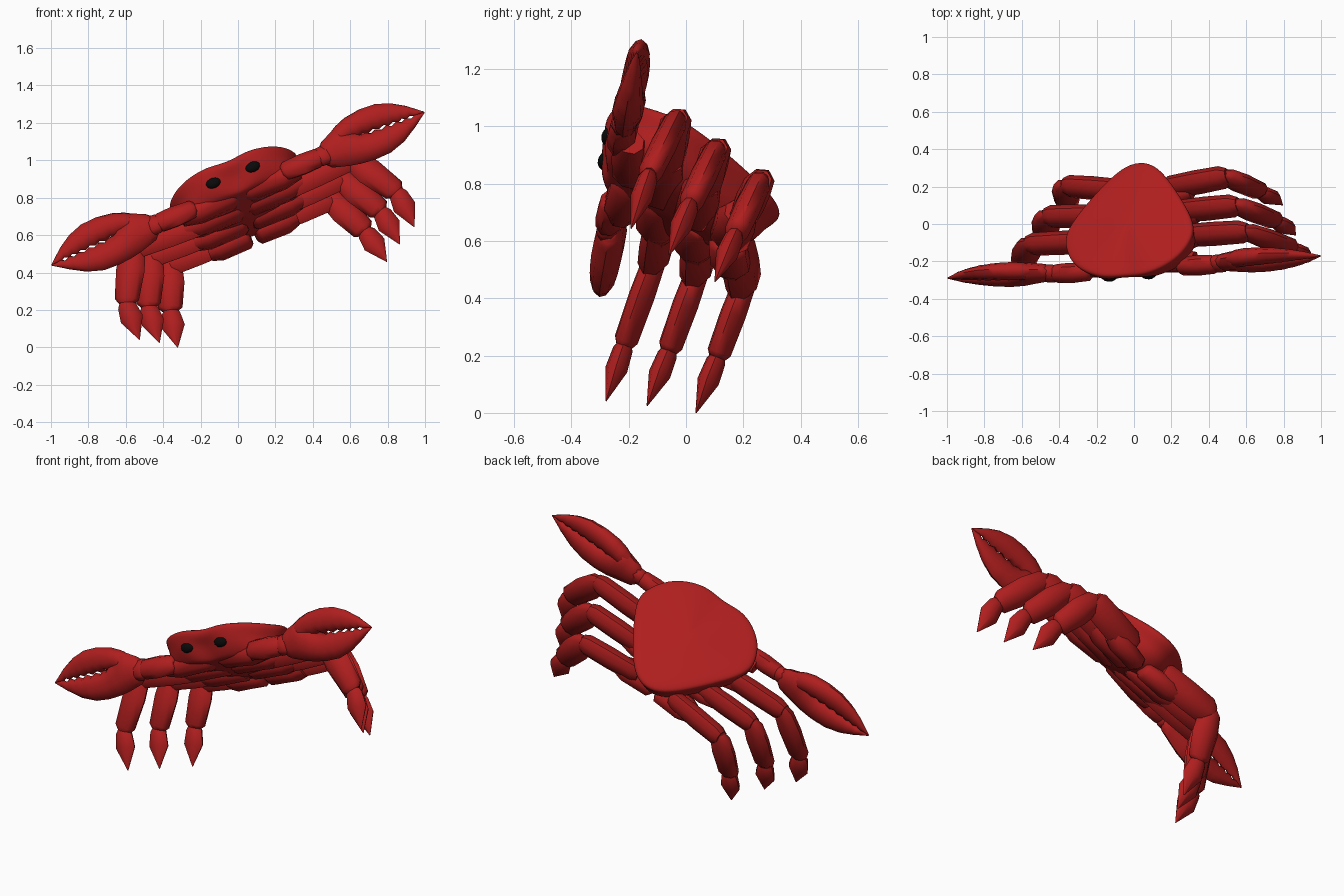
import bpy, bmesh, math
from mathutils import Vector, Matrix

if "Cube" in bpy.data.objects:
    bpy.data.objects.remove(bpy.data.objects["Cube"])

# tilted body frame: u = sideways, v = backwards, w = up
U = Vector((0.924, 0.055, 0.379)).normalized()
V = Vector((0.154, 0.849, -0.5))
V = (V - U * V.dot(U)).normalized()
W = U.cross(V)
FRAME = Matrix((U, V, W)).transposed().to_4x4()
FRAME.translation = Vector((-0.002, -0.24, 0.855))


def material(name, color):
    m = bpy.data.materials.new(name)
    m.diffuse_color = color
    m.use_nodes = True
    m.node_tree.nodes["Principled BSDF"].inputs["Base Color"].default_value = m.diffuse_color
    return m


RED = material("red", (0.43, 0.013, 0.013, 1))
BLACK = material("black", (0.003, 0.003, 0.003, 1))


def make(name, verts, faces, mat=RED, subsurf=0, angle=50):
    me = bpy.data.meshes.new(name)
    me.from_pydata([FRAME @ Vector(v) for v in verts], [], faces)
    bm = bmesh.new()
    bm.from_mesh(me)
    bmesh.ops.recalc_face_normals(bm, faces=bm.faces)
    bm.to_mesh(me)
    bm.free()
    me.materials.append(mat)
    ob = bpy.data.objects.new(name, me)
    bpy.context.collection.objects.link(ob)
    if subsurf:
        mod = ob.modifiers.new("smooth", 'SUBSURF')
        mod.levels = mod.render_levels = subsurf
    bpy.ops.object.select_all(action='DESELECT')
    ob.select_set(True)
    bpy.context.view_layer.objects.active = ob
    bpy.ops.object.shade_smooth_by_angle(angle=math.radians(angle))
    return ob


def skin(rings):
    n = len(rings[0])
    verts = [p for r in rings for p in r]
    faces = [(k * n + i, k * n + (i + 1) % n, (k + 1) * n + (i + 1) % n, (k + 1) * n + i)
             for k in range(len(rings) - 1) for i in range(n)]
    faces += [tuple(range(n)), tuple(range(len(verts) - n, len(verts)))]
    return verts, faces


def pair(name, rings, **kw):
    for side, s in (("right", 1), ("left", -1)):
        verts, faces = skin(rings)
        make(side + "_" + name, [(s * x, y, z) for x, y, z in verts], faces, **kw)


def limb(name, p0, p1, stations, n=8):
    """Tapered segment; stations are (position, half height, half thickness)."""
    p0, p1 = Vector(p0), Vector(p1)
    d = p1 - p0
    ax = d.normalized()
    side = Vector((0, 1, 0))
    side = (side - ax * side.dot(ax)).normalized()
    up = side.cross(ax)
    pair(name, [[p0 + d * t + up * h * math.cos(2 * math.pi * i / n) +
                 side * b * math.sin(2 * math.pi * i / n) for i in range(n)]
                for t, h, b in stations])


# shell: half outline (u, v, w) at the rim, mirrored and scaled into rings
half = [(0, -.105, .105), (.11, -.12, .12), (.22, -.085, .125), (.315, -.015, .125),
        (.365, .08, .125), (.375, .15, .135), (.345, .23, .14), (.28, .33, .15),
        (.195, .445, .155), (.10, .55, .16), (0, .585, .16)]
rim = half + [(-u, v, w) for u, v, w in half[-2:0:-1]]


def shell_ring(s, dw, flat=0.0, level=0.0):
    return [(u * s, .2 + (v - .2) * s, (w + dw) * (1 - flat) + level * flat) for u, v, w in rim]


rings = [shell_ring(.1, .0, 1, .175), shell_ring(.5, .01, .6, .173), shell_ring(.85, .016),
         shell_ring(.97, .008), shell_ring(1.0, -.008), shell_ring(.98, -.035),
         shell_ring(.94, -.07), shell_ring(.93, -.11), shell_ring(.87, -.15),
         shell_ring(.72, 0, 1, -.045), shell_ring(.1, 0, 1, -.065)]
# pinch the face between the eyes, draw in its lower edge
for k, dv, dside in ((6, .04, 0), (7, .06, .02), (8, .06, .035), (9, .03, .02)):
    for i, d in ((0, dv), (1, dside), (-1, dside), (2, dside), (-2, dside)):
        u, v, w = rings[k][i]
        rings[k][i] = (u, v + d, w)
make("shell", *skin(rings), subsurf=2, angle=60)

# eyes: shallow ovals set in the face
n = 12
pair("eye", [[(.113 + .045 * math.sin(a) * math.cos(2 * math.pi * i / n),
               -.066 - .028 * math.cos(a),
               .045 + .034 * math.sin(a) * math.sin(2 * math.pi * i / n)) for i in range(n)]
             for a in [math.pi * (k + .15) / 8.3 for k in range(9)]], mat=BLACK, angle=60)

# walking legs: hip, knee, ankle, tip
legs = {"front": [(.22, .19, .0), (.63, .185, .015), (.785, .24, -.265), (.795, .293, -.47)],
        "middle": [(.19, .34, .01), (.55, .348, .025), (.675, .40, -.24), (.695, .44, -.445)],
        "back": [(.13, .49, .02), (.465, .525, .04), (.565, .574, -.21), (.605, .613, -.41)]}
for name, (hip, knee, ankle, tip) in legs.items():
    limb(name + "_leg_thigh", hip, knee,
         [(-.05, .06, .04), (.05, .08, .05), (.5, .082, .056), (.92, .078, .054),
          (1.03, .055, .04)])
    limb(name + "_leg_shin", knee, ankle,
         [(-.12, .03, .025), (.02, .066, .042), (.4, .078, .046), (.92, .066, .043),
          (1.0, .04, .028)])
    limb(name + "_leg_tip", ankle, tip,
         [(-.06, .035, .025), (.05, .05, .035), (.42, .062, .039), (1, .002, .002)])
    # underside plate carrying the leg
    limb(name + "_leg_base", (.015, hip[1] - .02, -.03), (hip[0] + .12, hip[1], -.008),
         [(0, .035, .05), (.08, .052, .075), (.75, .066, .076), (1, .05, .055)])

# arms
limb("arm_base", (.02, .06, -.02), (.34, .045, -.02),
     [(0, .03, .05), (.1, .05, .07), (.7, .065, .068), (1, .045, .05)])
limb("arm", (.25, .008, -.015), (.49, .008, -.015),
     [(0, .035, .03), (.08, .055, .046), (.5, .062, .052), (.85, .058, .047), (1, .035, .03)])
limb("wrist", (.44, .01, -.015), (.53, .01, -.01),
     [(0, .035, .03), (.3, .06, .042), (.8, .062, .042), (1, .04, .03)])


def finger(name, stations, teeth, n=10):
    """Lens section along u, leaning forward; stations are (u, low w, high w, half thickness)."""
    out = []
    for a, b in zip(stations, stations[1:]):
        for k in range(3):
            out.append([p + (q - p) * k / 3 for p, q in zip(a, b)])
    out.append(list(stations[-1]))
    for k, s in enumerate(out):
        if .68 < s[0] < 1.04:
            s[1 if teeth < 0 else 2] += .006 * (-1) ** k
    rings = []
    for u, lo, hi, b in out:
        ring = []
        for i in range(n):
            a = 2 * math.pi * i / n
            h, t = (lo + hi) / 2 + (hi - lo) / 2 * math.cos(a), b * math.sin(a)
            ring.append((u, .012 + .94 * t - .36 * h, h + .34 * t))
        rings.append(ring)
    pair(name, rings)


# claws
finger("claw_palm", [(.48, -.055, .035, .03), (.51, -.085, .06, .045), (.60, -.11, .098, .055),
                     (.66, -.122, .05, .056), (.74, -.13, .012, .052), (.83, -.127, .006, .045),
                     (.92, -.10, .003, .034), (1.0, -.055, .001, .022),
                     (1.08, -.003, .001, .003)], 1)
finger("claw_finger", [(.57, -.01, .085, .03), (.61, .0, .107, .045), (.67, .015, .128, .048),
                       (.76, .015, .14, .045), (.85, .012, .135, .039), (.93, .008, .108, .03),
                       (1.0, .005, .066, .02), (1.078, -.001, .003, .003)], -1)
